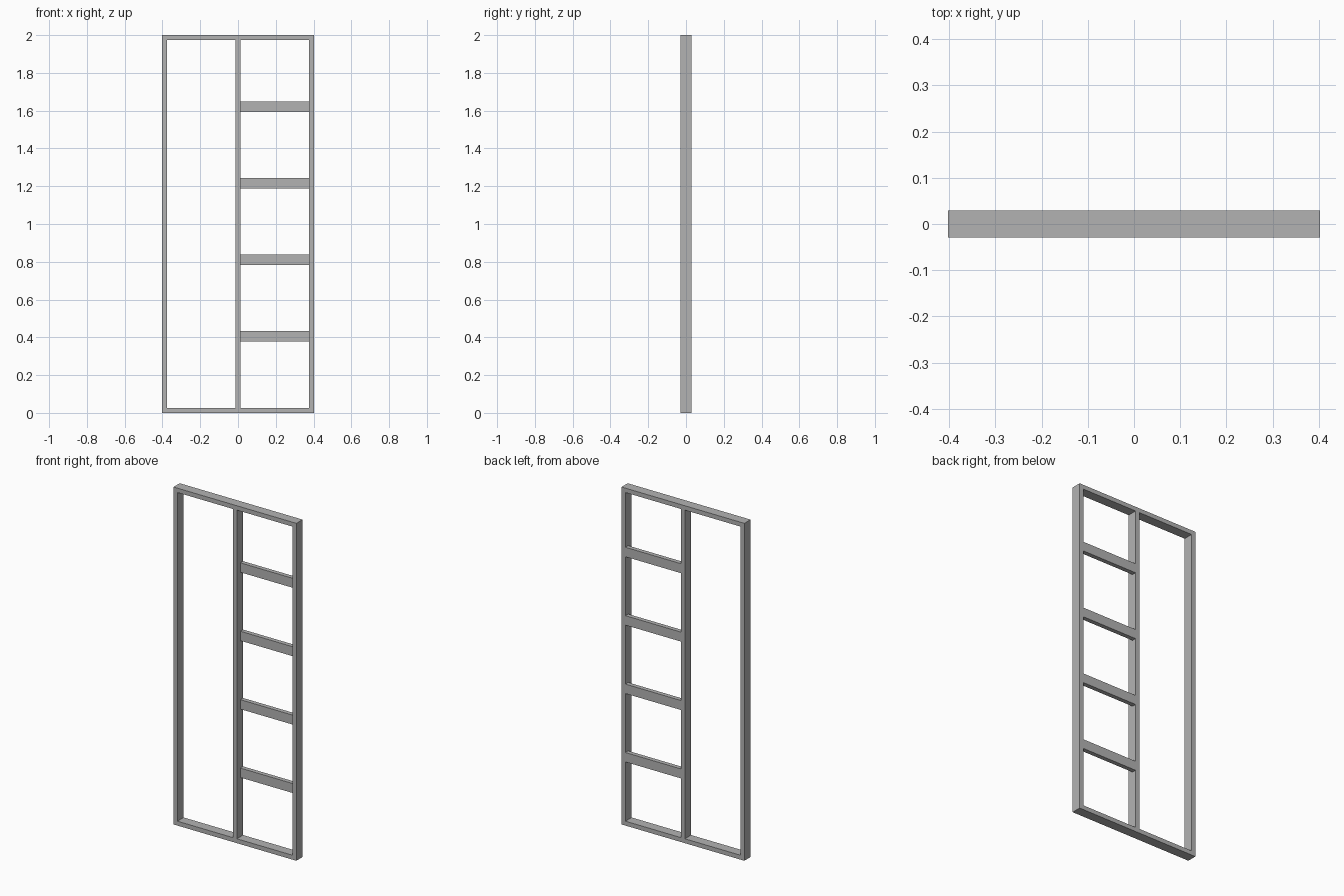
import bpy

cube = bpy.data.objects.get("Cube")
if cube:
    bpy.data.objects.remove(cube, do_unlink=True)

# Single grey finish
grey = bpy.data.materials.new("grey")
grey.use_nodes = True
colour = (0.45, 0.45, 0.45, 1)
grey.diffuse_color = colour
grey.node_tree.nodes["Principled BSDF"].inputs["Base Color"].default_value = colour

HALF_W, HEIGHT = 0.403, 2.0
HALF_D = 0.029
BAR = 0.026          # face width of the frame bars
RUNG_H, RUNG_T = 0.056, 0.026


def box(name, x, y, z):
    """Box spanning the given (low, high) ranges."""
    spans = (x, y, z)
    bpy.ops.mesh.primitive_cube_add(
        size=1, location=[(a + b) / 2 for a, b in spans])
    ob = bpy.context.object
    ob.name = name
    for v in ob.data.vertices:
        for i, (a, b) in enumerate(spans):
            v.co[i] *= b - a
    ob.data.materials.append(grey)
    return ob


depth = (-HALF_D, HALF_D)
inner = HALF_W - BAR

# Outer uprights and centre upright
box("right_upright", (-HALF_W, -inner), depth, (0, HEIGHT))
box("left_upright", (inner, HALF_W), depth, (0, HEIGHT))
box("centre_upright", (-BAR / 2, BAR / 2), depth, (BAR, HEIGHT - BAR))

# Bottom and top rails between the outer uprights
box("bottom_rail", (-inner, inner), depth, (0, BAR))
box("top_rail", (-inner, inner), depth, (HEIGHT - BAR, HEIGHT))

# Four flat rungs, flush with the back of the frame
for i in range(4):
    mid = 0.405 + i * 0.4055
    box(f"rung_{i + 1}", (BAR / 2, inner), (HALF_D - RUNG_T, HALF_D),
        (mid - RUNG_H / 2, mid + RUNG_H / 2))
